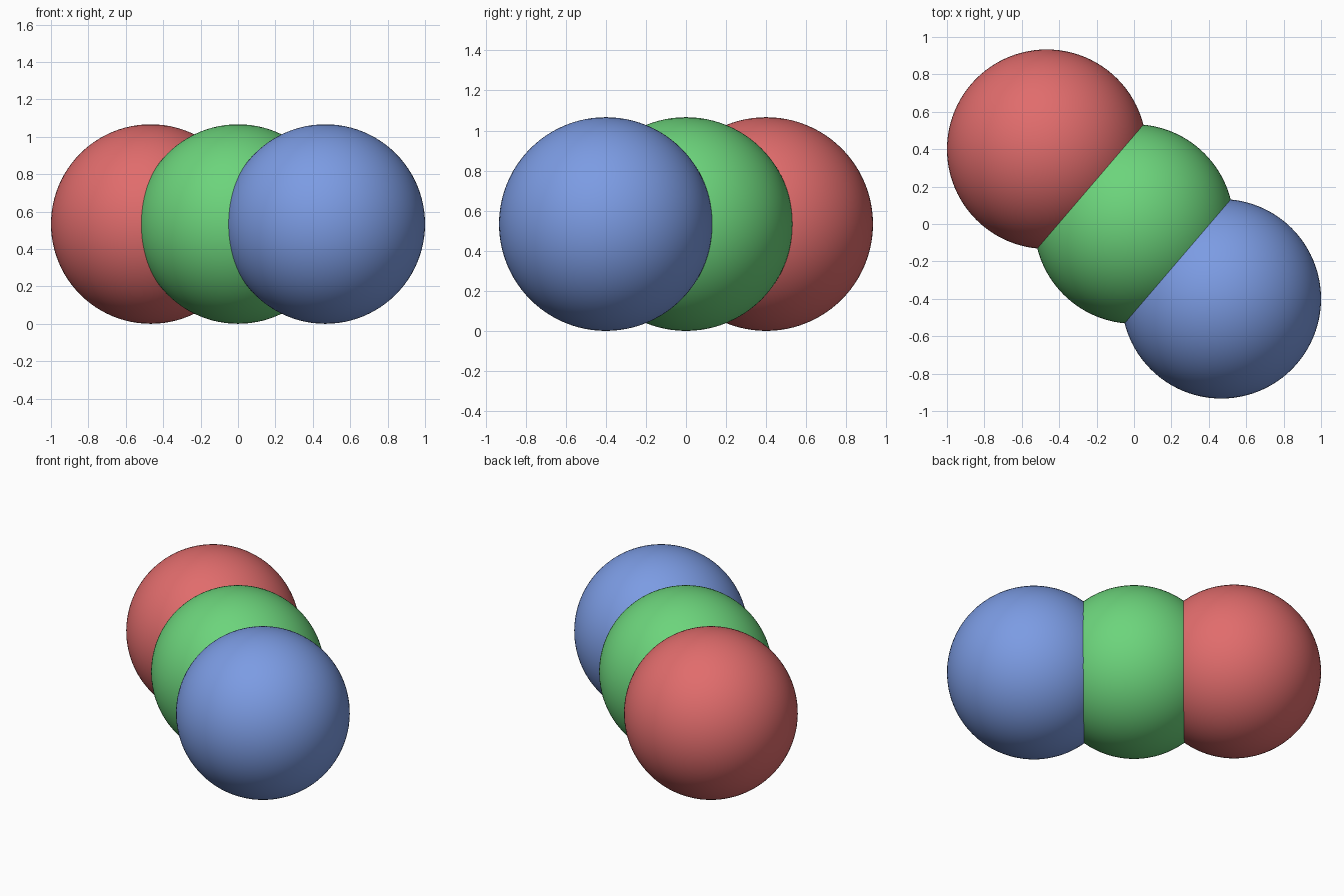
import bpy

if "Cube" in bpy.data.objects:
    bpy.data.objects.remove(bpy.data.objects["Cube"])

R = 0.5333             # shared radius, spheres rest on z = 0
DX, DY = 0.4667, 0.40  # step from one sphere to the next


def ball(name, step, color):
    bpy.ops.mesh.primitive_uv_sphere_add(
        segments=96, ring_count=48, radius=R, location=(step * DX, -step * DY, R))
    obj = bpy.context.object
    obj.name = name
    bpy.ops.object.shade_smooth()
    mat = bpy.data.materials.new(name + "_color")
    mat.diffuse_color = (*color, 1.0)
    mat.use_nodes = True
    mat.node_tree.nodes["Principled BSDF"].inputs["Base Color"].default_value = mat.diffuse_color
    obj.data.materials.append(mat)
    return obj


# Three overlapping spheres in a diagonal row
ball("red_sphere", -1, (0.75, 0.15, 0.15))
ball("green_sphere", 0, (0.15, 0.66, 0.20))
ball("blue_sphere", 1, (0.20, 0.33, 0.77))
